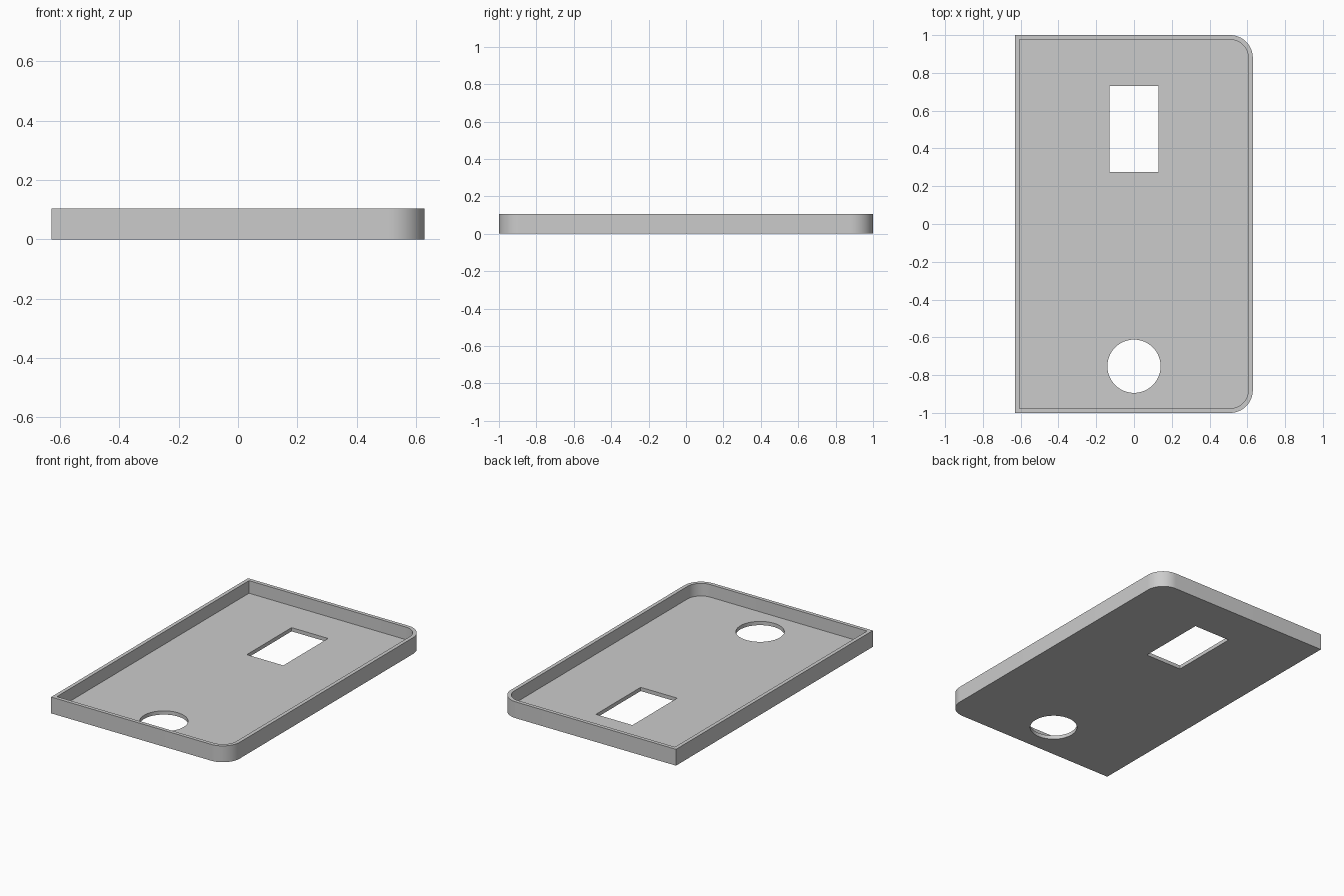
import bpy
import math

cube = bpy.data.objects.get("Cube")
if cube:
    bpy.data.objects.remove(cube, do_unlink=True)

HALF_X, HALF_Y, HEIGHT = 0.629, 1.0, 0.105
WALL, FLOOR, RADIUS = 0.024, 0.024, 0.12

grey = bpy.data.materials.new("plain grey")
grey.use_nodes = True
colour = (0.6, 0.6, 0.6, 1)
grey.diffuse_color = colour
grey.node_tree.nodes["Principled BSDF"].inputs["Base Color"].default_value = colour


def arc(cx, cy, r, start, end, steps):
    angles = [math.radians(start + (end - start) * i / steps) for i in range(steps + 1)]
    return [(cx + r * math.cos(a), cy + r * math.sin(a)) for a in angles]


def tray_outline(inset):
    """Rectangle with square corners at -x and rounded corners at +x."""
    cx, cy, r = HALF_X - RADIUS, HALF_Y - RADIUS, RADIUS - inset
    x, y = HALF_X - inset, HALF_Y - inset
    return ([(-x, -y)] + arc(cx, -cy, r, -90, 0, 16)
            + arc(cx, cy, r, 0, 90, 16) + [(-x, y)])


def prism(name, outline, bottom, top):
    n = len(outline)
    verts = [(x, y, z) for z in (bottom, top) for x, y in outline]
    faces = [list(range(n))[::-1], list(range(n, 2 * n))]
    faces += [(i, (i + 1) % n, n + (i + 1) % n, n + i) for i in range(n)]
    mesh = bpy.data.meshes.new(name)
    mesh.from_pydata(verts, [], faces)
    mesh.materials.append(grey)
    obj = bpy.data.objects.new(name, mesh)
    bpy.context.collection.objects.link(obj)
    return obj


# Solid tray block, then the recess and the two floor openings
tray = prism("tray", tray_outline(0), 0, HEIGHT)
cutters = [
    prism("recess_cutter", tray_outline(WALL), FLOOR, HEIGHT + 0.1),
    prism("window_cutter", [(-0.13, 0.275), (0.13, 0.275), (0.13, 0.73), (-0.13, 0.73)], -0.1, 0.06),
    prism("round_cutter", arc(0, -0.753, 0.141, 0, 360, 64)[:-1], -0.1, 0.06),
]

bpy.ops.object.select_all(action="DESELECT")
bpy.context.view_layer.objects.active = tray
tray.select_set(True)
for cutter in cutters:
    cutter.hide_render = True
    cut = tray.modifiers.new(cutter.name, "BOOLEAN")
    cut.operation = "DIFFERENCE"
    cut.solver = "EXACT"
    cut.object = cutter
    bpy.ops.object.modifier_apply(modifier=cut.name)
    bpy.data.objects.remove(cutter, do_unlink=True)

# Smooth round walls, crisp edges elsewhere
bpy.ops.object.shade_smooth_by_angle(angle=math.radians(30))
